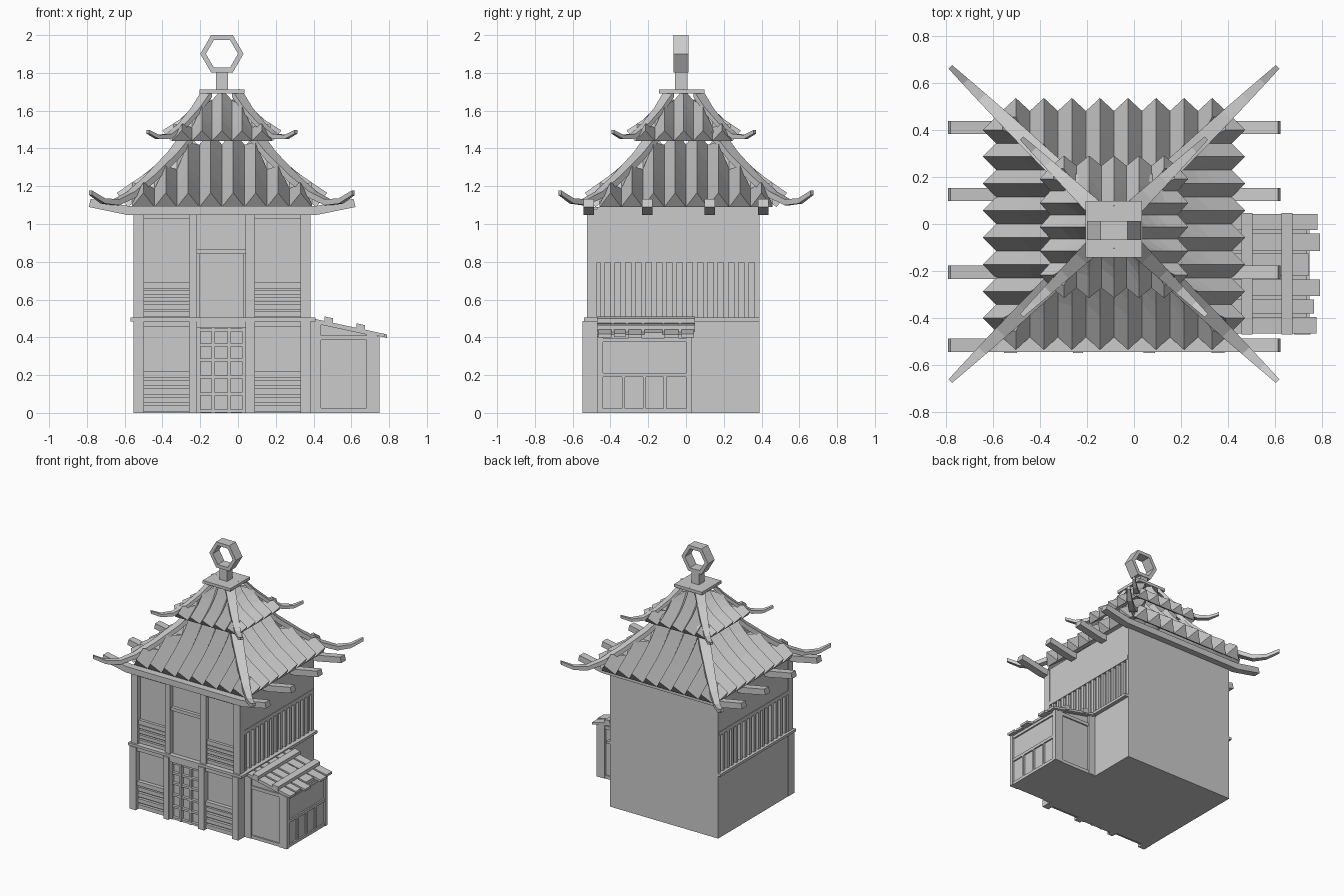
import bpy, math
from mathutils import Vector

if "Cube" in bpy.data.objects:
    bpy.data.objects.remove(bpy.data.objects["Cube"])

CX = -0.085  # tower axis


def mesh(name, verts, faces):
    me = bpy.data.meshes.new(name)
    me.from_pydata([tuple(v) for v in verts], [], faces)
    me.update()
    ob = bpy.data.objects.new(name, me)
    bpy.context.collection.objects.link(ob)
    return ob


def boxes(name, items):
    """One object from many (x0, x1, y0, y1, z0, z1) boxes."""
    V, F = [], []
    for x0, x1, y0, y1, z0, z1 in items:
        b = len(V)
        V += [(x, y, z) for z in (z0, z1) for x, y in ((x0, y0), (x1, y0), (x1, y1), (x0, y1))]
        F += [(b+3, b+2, b+1, b), (b+4, b+5, b+6, b+7)]
        F += [(b+i, b+(i+1) % 4, b+4+(i+1) % 4, b+4+i) for i in range(4)]
    return mesh(name, V, F)


def prism(name, pts, y0, y1):
    """Counter-clockwise xz outline extruded along y."""
    n = len(pts)
    V = [(x, y, z) for y in (y0, y1) for x, z in pts]
    F = [tuple(range(n)), tuple(range(2*n-1, n-1, -1))]
    F += [((i+1) % n, i, n+i, n+(i+1) % n) for i in range(n)]
    return mesh(name, V, F)


def loft(V, F, sections):
    """Append a closed tube through equal-length cross-sections."""
    b, n = len(V), len(sections[0])
    for s in sections:
        V += s
    for k in range(len(sections)-1):
        for i in range(n):
            j = (i+1) % n
            F.append((b+k*n+i, b+k*n+j, b+(k+1)*n+j, b+(k+1)*n+i))
    F.append(tuple(b+i for i in range(n-1, -1, -1)))
    F.append(tuple(b+(len(sections)-1)*n+i for i in range(n)))


def lerp_profile(prof, d):
    for (d0, z0), (d1, z1) in zip(prof, prof[1:]):
        if d <= d1:
            return z0 + (z1-z0)*(d-d0)/(d1-d0)
    return prof[-1][1]


def roof(name, prof, n, pitch, off, cy):
    """Four sides of folded tile ribs, clipped at the hips."""
    V, F = [], []
    d0, d1 = prof[0][0], prof[-1][0]
    for side in range(4):
        c, s = round(math.cos(side*math.pi/2)), round(math.sin(side*math.pi/2))
        for k in range(n):
            u = (k-(n-1)/2)*pitch
            lines = []
            for uu, o in ((u-pitch/2, 0), (u, 1), (u+pitch/2, 0)):
                st = min(max(d0, abs(uu)), d1-0.01)
                row = []
                for i in range(6):
                    d = st+(d1-st)*i/5
                    x, y, z = uu, -(d+o*off[0]), lerp_profile(prof, d)+o*off[1]
                    row.append((x*c-y*s, x*s+y*c, z))
                lines.append(row)
            loft(V, F, [[l[i] for l in lines] for i in range(6)])
    ob = mesh(name, V, F)
    ob.location, ob.scale = (CX, cy, 0), (1, 0.96, 1)


def hips(name, path, w0, w1, t, cy):
    """Four tapering upturned corner ridges."""
    V, F = [], []
    for sx, sy in ((1, 1), (-1, 1), (-1, -1), (1, -1)):
        side = Vector((-sy, sx, 0)).normalized()
        secs = []
        for i, (d, z) in enumerate(path):
            f = i/(len(path)-1)
            h = side*(w0+(w1-w0)*f)/2
            p, up = Vector((sx*d, sy*d, z)), Vector((0, 0, t*(1-0.45*f)/2))
            secs.append([p-h-up, p+h-up, p+h+up, p-h+up])
        loft(V, F, secs)
    ob = mesh(name, V, F)
    ob.location, ob.scale = (CX, cy, 0), (1, 0.96, 1)


# Tower walls
boxes("lower_wall", [(-0.55, 0.38, -0.50, 0.39, 0, 0.49)])
boxes("upper_wall", [(-0.53, 0.36, -0.49, 0.38, 0.49, 1.09)])
boxes("back_wall", [(-0.55, 0.38, 0.365, 0.39, 0.49, 1.09)])
boxes("storey_ledge", [(-0.57, 0.41, -0.54, 0.39, 0.485, 0.505)])

# Side walls above the slatted galleries
for nm, a, b in (("left", -0.55, -0.52), ("right", 0.35, 0.38)):
    boxes(nm + "_upper_panel", [(a, b, -0.47, 0.37, 0.82, 1.09)])
    e = 0.004
    boxes(nm + "_rail", [(a-e, b+e, -0.47, 0.385, 0.795, 0.825)])
    boxes(nm + "_slats", [(a, b, y, y+0.025, 0.50, 0.80)
                          for y in [-0.455+0.0545*i for i in range(16)]])

# Front posts, both storeys
post_x = ((-0.552, -0.497), (-0.26, -0.217), (0.04, 0.09), (0.33, 0.385))
boxes("lower_posts", [(a, b, -0.547, -0.47, 0, 0.487) for a, b in post_x])
boxes("upper_posts", [(a, b, -0.525, -0.47, 0.50, 1.08) for a, b in post_x])

# Front bays: sill rails, louvres and top rails
rails, louvres = [], []
for a, b in ((-0.497, -0.26), (0.09, 0.33)):
    rails += [(a, b, -0.53, -0.48, 0.187, 0.22), (a, b, -0.53, -0.48, 0.455, 0.487),
              (a, b, -0.512, -0.48, 0.656, 0.69), (a, b, -0.515, -0.48, 1.03, 1.08)]
    for i in range(4):
        louvres += [(a, b, -0.522, -0.48, 0.008+0.045*i, 0.038+0.045*i),
                    (a, b, -0.508, -0.48, 0.51+0.038*i, 0.536+0.038*i)]
boxes("bay_rails", rails)
boxes("bay_louvres", louvres)

# Doors
boxes("door_lintels", [(-0.217, 0.04, -0.535, -0.48, 0.45, 0.487), (-0.217, 0.04, -0.515, -0.48, 0.84, 0.865)])
boxes("upper_door", [(-0.205, 0.03, -0.504, -0.48, 0.505, 0.84)])
lattice = [(x-0.009, x+0.009, -0.525, -0.49, 0.0, 0.45) for x in (-0.208, -0.13, -0.047, 0.031)]
lattice += [(-0.217, 0.04, -0.522, -0.49, z-0.008, z+0.008) for z in (0.01, 0.10, 0.19, 0.28, 0.36, 0.44)]
boxes("lattice_door", lattice)

# Eave beams with raised ends
beam = [(-0.79, 1.09), (-0.587, 1.048), (0.417, 1.048), (0.622, 1.09),
        (0.612, 1.133), (0.41, 1.095), (-0.58, 1.095), (-0.78, 1.133)]
for i, y in enumerate((-0.515, -0.205, 0.125, 0.41)):
    prism(f"eave_beam_{i+1}", beam, y-0.028, y+0.028)

# Two tiers of folded roof with flared hips
roof("lower_roof", [(0.13, 1.42), (0.22, 1.305), (0.33, 1.205), (0.50, 1.09)], 8, 0.119, (0.057, 0.075), 0.0)
roof("upper_roof", [(0.05, 1.66), (0.09, 1.59), (0.16, 1.51), (0.27, 1.44)], 5, 0.106, (0.045, 0.055), -0.012)
hips("lower_hips", [(0.17, 1.475), (0.26, 1.36), (0.38, 1.24), (0.48, 1.155),
                    (0.56, 1.115), (0.63, 1.122), (0.695, 1.165)], 0.09, 0.022, 0.045, 0.0)
hips("upper_hips", [(0.08, 1.69), (0.14, 1.60), (0.21, 1.52), (0.28, 1.465),
                    (0.34, 1.46), (0.392, 1.488)], 0.075, 0.02, 0.035, -0.012)

# Cap, finial post and hexagonal ring
boxes("roof_cap", [(CX-0.12, CX+0.12, -0.142, 0.097, 1.69, 1.712)])
boxes("finial_post", [(CX-0.032, CX+0.032, -0.058, 0.008, 1.71, 1.81)])
RV, RF = [], []
for i in range(6):
    a = i*math.pi/3
    for r, y in ((0.1145, -0.067), (0.1145, 0.013), (0.085, 0.013), (0.085, -0.067)):
        RV.append((CX+r*math.cos(a), y, 1.901+r*math.sin(a)))
    for j in range(4):
        k, m = 4*i, 4*((i+1) % 6)
        RF.append((k+j, m+j, m+(j+1) % 4, k+(j+1) % 4))
mesh("finial_ring", RV, RF)

# Side shed


def slope(x):
    return 0.487-0.215*(x-0.4)


def sloped(name, x0, x1, y0, y1, lo, hi):
    """Piece lying along the shed roof slope; lo/hi are heights above it."""
    prism(name, [(x0, slope(x0)+lo), (x1, slope(x1)+lo), (x1, slope(x1)+hi), (x0, slope(x0)+hi)], y0, y1)


prism("shed_body", [(0.37, 0), (0.735, 0), (0.735, slope(0.735)-0.01), (0.37, slope(0.37)-0.01)], -0.455, 0.015)
for i, (a, b) in enumerate(((0.385, 0.44), (0.68, 0.75))):
    for j, (c, d) in enumerate(((-0.47, -0.44), (0.0, 0.03))):
        prism(f"shed_post_{i}{j}", [(a, 0), (b, 0), (b, slope(b)-0.008), (a, slope(a)-0.008)], c, d)
boxes("shed_side_frame", [(0.73, 0.746, -0.44, 0.0, z, z+0.022) for z in (0.0, 0.19, 0.375)]
      + [(0.73, 0.746, y-0.008, y+0.008, 0.0, 0.19) for y in (-0.33, -0.22, -0.11)])
boxes("shed_end_rails", [(0.44, 0.68, y, y+0.012, z, z+0.025)
                         for y in (-0.465, 0.013) for z in (0.0, 0.385)])
planks = ((-0.465, -0.395, 0.775), (-0.38, -0.32, 0.765), (-0.305, -0.235, 0.79),
          (-0.22, -0.125, 0.74), (-0.115, -0.04, 0.79), (-0.025, 0.042, 0.778))
sloped("shed_roof_base", 0.38, 0.735, -0.465, 0.035, -0.012, 0.0)
for i, (a, b, x) in enumerate(planks):
    sloped(f"shed_plank_{i+1}", 0.38, x, a, b, -0.006, 0.012)
for i, x in enumerate((0.457, 0.627)):
    sloped(f"shed_batten_{i+1}", x, x+0.046, -0.47, 0.047, 0.0, 0.036)
